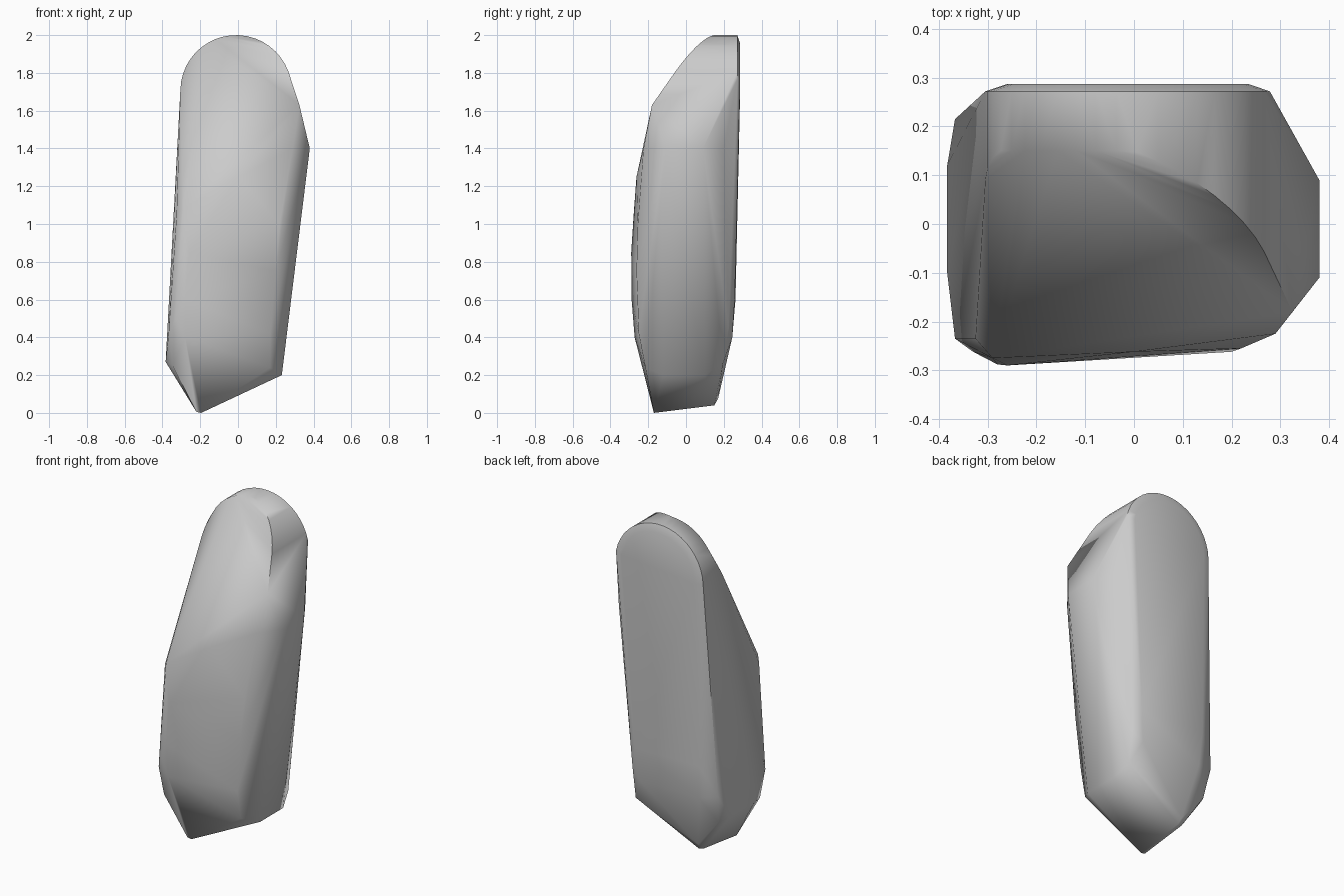
import bpy, bmesh, math

# Stone: convex shard with a rounded top, sloped front and pointed base
def slope_y(x, z):
    """Depth of the slanted upper front cut."""
    return 0.15 - 0.353 * x + 0.582 * (z - 2.0)

points = []

# Rounded crown: arc from the right shoulder to the left shoulder
STEPS = 20
for i in range(STEPS + 1):
    a = math.radians(12 + 166 * i / STEPS)
    c, s = math.cos(a), math.sin(a)
    x, z = -0.01 + 0.295 * c, 1.705 + 0.295 * s
    points.append((x, min(0.15, slope_y(x, z)), z))
    points.append((x, 0.272, z))
    points.append((-0.01 + 0.25 * c, 0.287, 1.705 + 0.25 * s))

# Front face
points += [(0.325, -0.18, 1.63), (0.29, -0.225, 1.4), (-0.29, -0.275, 1.08),
           (0.0, -0.262, 1.25), (0.22, -0.255, 1.0), (0.2, -0.262, 0.75),
           (-0.26, -0.29, 0.85), (-0.28, -0.288, 0.6), (0.17, -0.25, 0.42),
           (-0.28, -0.272, 0.4), (0.17, -0.215, 0.24), (-0.33, -0.262, 0.5)]
# Right strip
points += [(0.38, -0.11, 1.4), (0.38, 0.09, 1.4), (0.232, -0.12, 0.2), (0.232, 0.10, 0.2),
           (0.31, 0.2, 1.4), (0.2, 0.195, 0.26), (0.2, 0.225, 0.45)]
# Left side
points += [(-0.383, -0.1, 0.27), (-0.383, 0.12, 0.27), (-0.367, -0.235, 0.42),
           (-0.367, 0.215, 0.42), (-0.345, 0.18, 0.25), (-0.345, -0.215, 0.25),
           (-0.325, -0.235, 1.05), (-0.33, 0.24, 1.0)]
# Back face and base tips
points += [(-0.27, 0.262, 0.6), (0.16, 0.258, 0.6), (-0.26, 0.245, 0.4), (0.14, 0.245, 0.4),
           (-0.22, -0.17, 0.005), (-0.195, -0.17, 0.0), (-0.22, 0.145, 0.045),
           (-0.19, 0.15, 0.04), (-0.2, 0.17, 0.075)]

bm = bmesh.new()
for p in points:
    bm.verts.new(p)
hull = bmesh.ops.convex_hull(bm, input=bm.verts[:])
loose = [v for v in bm.verts if not v.link_faces]
bmesh.ops.delete(bm, geom=loose, context='VERTS')
bmesh.ops.dissolve_limit(bm, angle_limit=math.radians(1.5), verts=bm.verts[:], edges=bm.edges[:])
bmesh.ops.recalc_face_normals(bm, faces=bm.faces[:])

mesh = bpy.data.meshes.new("stone")
bm.to_mesh(mesh)
bm.free()
stone = bpy.data.objects.new("stone", mesh)
bpy.context.collection.objects.link(stone)

grey = bpy.data.materials.new("stone grey")
grey.diffuse_color = (0.6, 0.6, 0.6, 1)
mesh.materials.append(grey)

# Soft shading across the facets
bpy.context.view_layer.objects.active = stone
stone.select_set(True)
bpy.ops.object.shade_smooth_by_angle(angle=math.radians(60))
